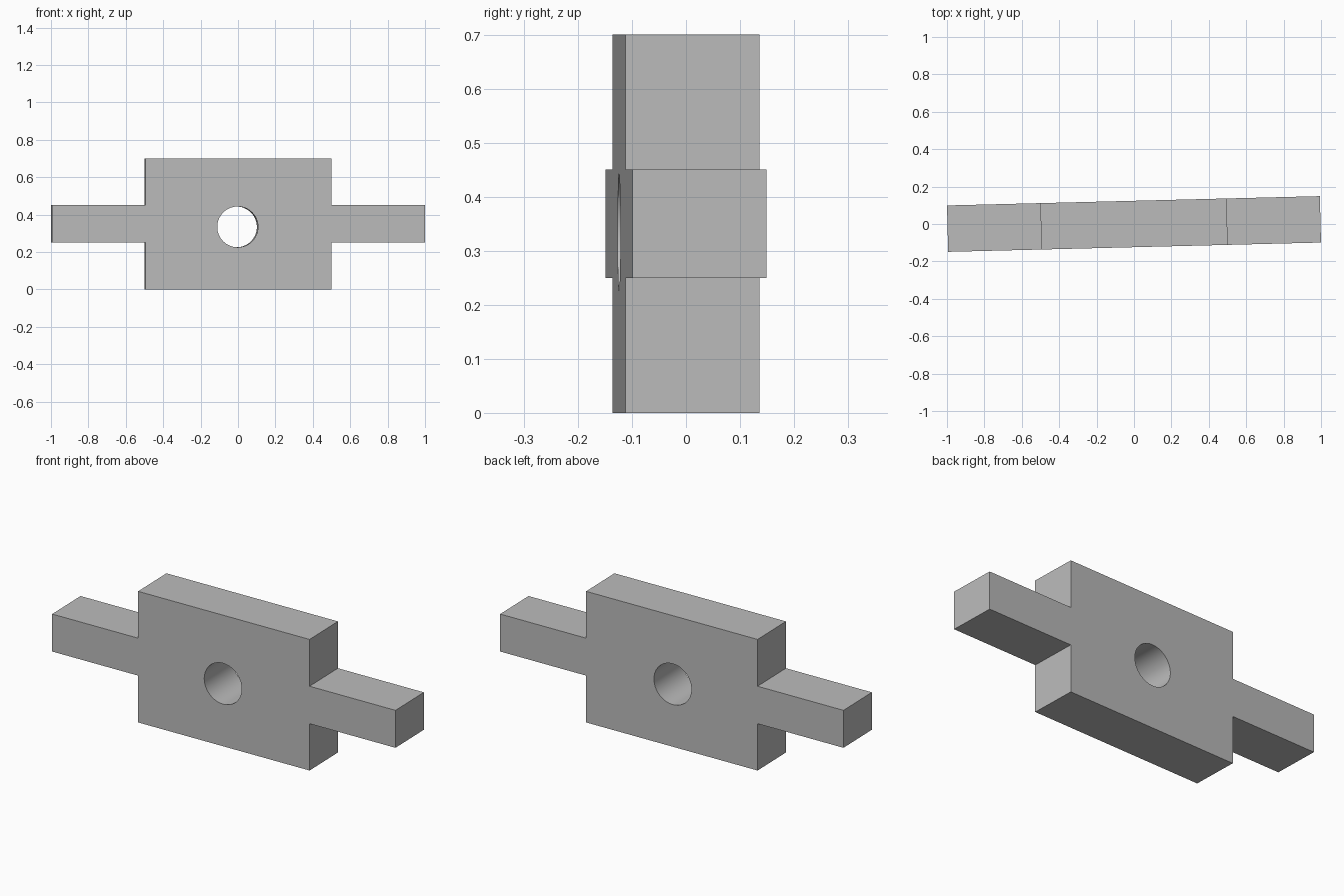
import bpy, bmesh, math
from mathutils import Matrix

old = bpy.data.objects.get("Cube")
if old:
    bpy.data.objects.remove(old, do_unlink=True)

HALF_LENGTH, HALF_BLOCK = 0.997, 0.498
HEIGHT, ARM_LOW, ARM_HIGH = 0.7, 0.25, 0.45
DEPTH = 0.248
HOLE_RADIUS, HOLE_X, HOLE_Z = 0.109, -0.005, 0.334
YAW = math.radians(1.43)

grey = bpy.data.materials.new("plain_grey")
grey.use_nodes = True
colour = (0.5, 0.5, 0.5, 1)
grey.diffuse_color = colour
grey.node_tree.nodes["Principled BSDF"].inputs["Base Color"].default_value = colour

# Cross-shaped side profile: right half, then the mirrored left half
right = [(HALF_BLOCK, 0), (HALF_BLOCK, ARM_LOW), (HALF_LENGTH, ARM_LOW),
         (HALF_LENGTH, ARM_HIGH), (HALF_BLOCK, ARM_HIGH), (HALF_BLOCK, HEIGHT)]
outline = right + [(-x, z) for x, z in reversed(right)]

# Plate extruded from the profile
bm = bmesh.new()
face = bm.faces.new([bm.verts.new((x, -DEPTH / 2, z)) for x, z in outline])
result = bmesh.ops.extrude_face_region(bm, geom=[face])
moved = [v for v in result["geom"] if isinstance(v, bmesh.types.BMVert)]
bmesh.ops.translate(bm, verts=moved, vec=(0, DEPTH, 0))
bmesh.ops.recalc_face_normals(bm, faces=bm.faces)
mesh = bpy.data.meshes.new("block_with_arms")
bm.to_mesh(mesh)
bm.free()
mesh.materials.append(grey)
block = bpy.data.objects.new("block_with_arms", mesh)
bpy.context.collection.objects.link(block)

# Round through hole
bpy.ops.mesh.primitive_cylinder_add(vertices=64, radius=HOLE_RADIUS, depth=DEPTH * 2,
                                    location=(HOLE_X, 0, HOLE_Z),
                                    rotation=(math.pi / 2, 0, 0))
cutter = bpy.context.object
cutter.name = "hole_cutter"
cutter.data.materials.append(grey)
cut = block.modifiers.new("through_hole", 'BOOLEAN')
cut.operation = 'DIFFERENCE'
cut.solver = 'EXACT'
cut.object = cutter
bpy.ops.object.select_all(action='DESELECT')
block.select_set(True)
bpy.context.view_layer.objects.active = block
bpy.ops.object.modifier_apply(modifier=cut.name)
bpy.data.objects.remove(cutter, do_unlink=True)

# Slight turn about the vertical axis, then smooth the bore only
block.data.transform(Matrix.Rotation(YAW, 4, 'Z'))
bpy.ops.object.shade_smooth_by_angle(angle=math.radians(30))
